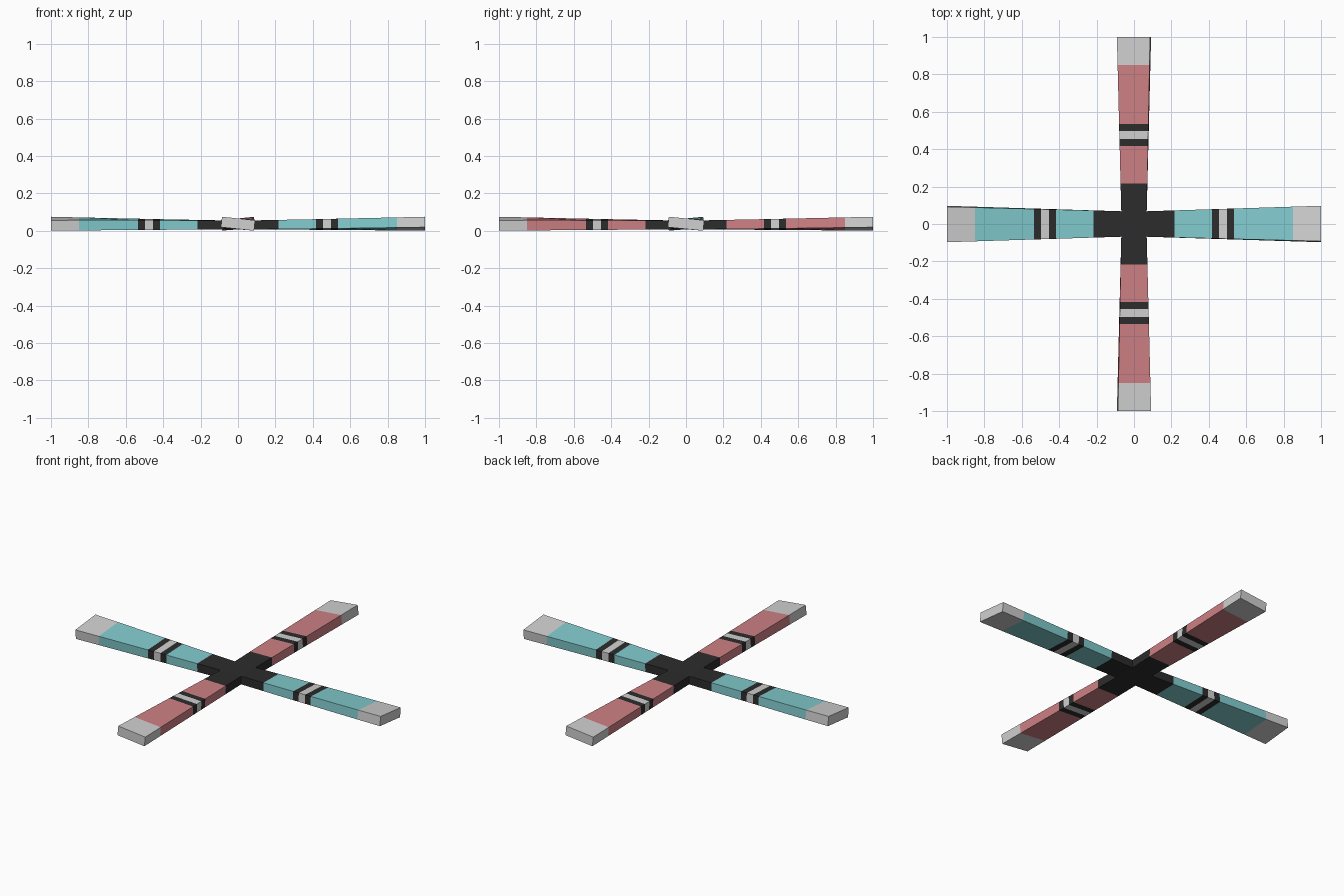
import bpy, bmesh, math
from mathutils import Matrix, Vector

if "Cube" in bpy.data.objects:
    bpy.data.objects.remove(bpy.data.objects["Cube"])

R0, R1 = 0.068, 1.0          # hub core half-size, tip radius


def material(name, r, g, b):
    lin = lambda c: ((c / 255 + 0.055) / 1.055) ** 2.4
    m = bpy.data.materials.new(name)
    m.diffuse_color = (lin(r), lin(g), lin(b), 1)
    m.use_nodes = True
    m.node_tree.nodes["Principled BSDF"].inputs["Base Color"].default_value = m.diffuse_color
    return m


black = material("black", 44, 44, 44)
grey = material("light grey", 208, 208, 208)
teal = material("teal", 130, 203, 206)
red = material("soft red", 206, 128, 132)


def ring(bm, r, tip_half, turn):
    """Four corners of the twisted, flaring blade section at radius r."""
    t = (r - R0) / (R1 - R0)
    w = R0 + (tip_half - R0) * t
    h = 0.024 + 0.004 * t
    z = 0.031 + 0.0065 * t
    a = -math.atan(0.0095 / tip_half) * t
    rot = Matrix.Rotation(turn, 3, 'Z')
    out = []
    for u, v in ((-w, -h), (w, -h), (w, h), (-w, h)):
        p = Vector((r, u * math.cos(a) - v * math.sin(a),
                    z + u * math.sin(a) + v * math.cos(a)))
        out.append(bm.verts.new(rot @ p))
    return out


def loft(bm, rings, mats):
    for a, b, m in zip(rings, rings[1:], mats):
        for i in range(4):
            j = (i + 1) % 4
            bm.faces.new((a[i], a[j], b[j], b[i])).material_index = m


def finish(bm, name, mats):
    bmesh.ops.remove_doubles(bm, verts=bm.verts, dist=1e-4)
    bmesh.ops.recalc_face_normals(bm, faces=bm.faces)
    me = bpy.data.meshes.new(name)
    bm.to_mesh(me)
    bm.free()
    for m in mats:
        me.materials.append(m)
    bpy.context.collection.objects.link(bpy.data.objects.new(name, me))


arms = [("right", 0, 0.095, teal), ("back", 1, 0.089, red),
        ("left", 2, 0.095, teal), ("front", 3, 0.089, red)]
stops = [0.217, 0.416, 0.454, 0.496, 0.534, 0.85, R1]
bands = [0, 1, 2, 1, 0, 2]   # colour, black, grey, black, colour, grey tip

# blades with painted bands
for side, k, half, colour in arms:
    bm = bmesh.new()
    rings = [ring(bm, r, half, k * math.pi / 2) for r in stops]
    loft(bm, rings, bands)
    bm.faces.new(rings[-1]).material_index = 2
    finish(bm, side + "_blade", [colour, black, grey])

# cross-shaped hub
bm = bmesh.new()
roots = []
for side, k, half, colour in arms:
    rings = [ring(bm, r, half, k * math.pi / 2) for r in (R0, stops[0])]
    loft(bm, rings, [0])
    roots.append(rings[0])
bm.faces.new([r[0] for r in roots])
bm.faces.new([r[3] for r in roots])
finish(bm, "hub", [black])
